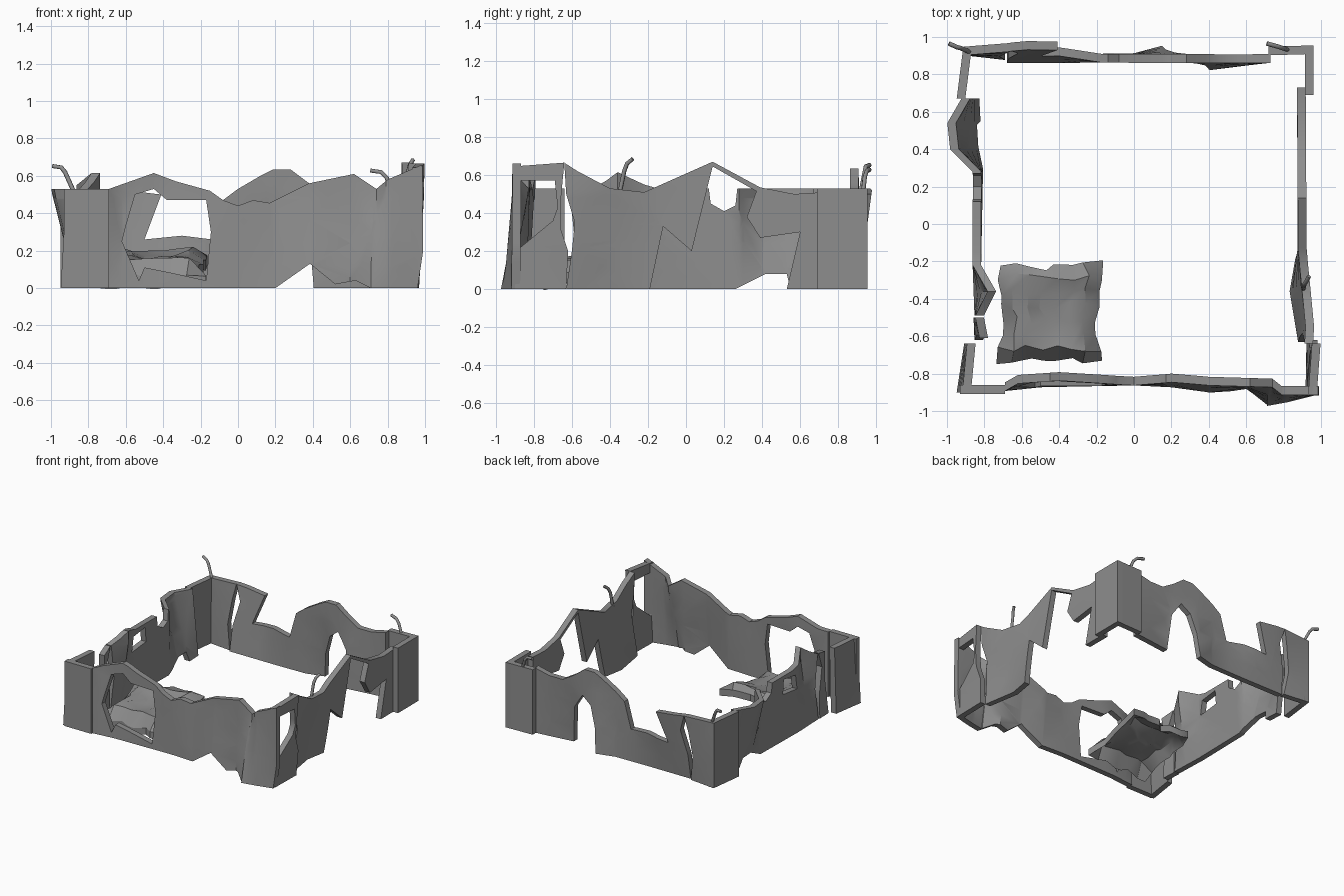
import bpy, bmesh, math, random
from mathutils import Vector

if "Cube" in bpy.data.objects:
    bpy.data.objects.remove(bpy.data.objects["Cube"])

random.seed(4)
stone = bpy.data.materials.new("grey stone")
stone.diffuse_color = (0.27, 0.27, 0.27, 1)
stone.use_nodes = True
stone.node_tree.nodes["Principled BSDF"].inputs["Base Color"].default_value = stone.diffuse_color
THICK = 0.046


def lerp_line(line, u):
    """Sideways position at u on a plan polyline."""
    if u <= line[0][0]:
        return line[0][1]
    for (a, p), (b, q) in zip(line, line[1:]):
        if u <= b:
            return p + (q - p) * (u - a) / (b - a)
    return line[-1][1]


def finish(bm, name, angle=35):
    bmesh.ops.recalc_face_normals(bm, faces=bm.faces)
    mesh = bpy.data.meshes.new(name)
    bm.to_mesh(mesh)
    bm.free()
    mesh.materials.append(stone)
    ob = bpy.data.objects.new(name, mesh)
    bpy.context.collection.objects.link(ob)
    bpy.context.view_layer.objects.active = ob
    ob.select_set(True)
    bpy.ops.object.shade_smooth_by_angle(angle=math.radians(angle))
    ob.select_set(False)
    return ob


def wall(name, axis, outline, bottom, top=None, holes=()):
    """Ragged slab: outline in (u, z), bent between a bottom and a top plan line."""
    top = top or bottom
    bm = bmesh.new()
    edges = []
    for loop in (outline, *holes):
        vs = [bm.verts.new((u, 0, z)) for u, z in loop]
        edges += [bm.edges.new((vs[i - 1], vs[i])) for i in range(len(vs))]
    bmesh.ops.triangle_fill(bm, edges=edges, use_beauty=True, normal=(0, -1, 0))
    # cut the sheet where the plan lines bend
    cuts = [((u, 0, 0), (1, 0, 0)) for u, _ in bottom + top]
    cuts += [((0, 0, z), (0, 0, 1)) for z in (0.12, 0.24, 0.36, 0.48)]
    for co, no in cuts:
        bmesh.ops.bisect_plane(bm, geom=bm.verts[:] + bm.edges[:] + bm.faces[:],
                               dist=1e-5, plane_co=co, plane_no=no)
    for v in bm.verts:
        t = min(v.co.z / 0.52, 1)
        side = lerp_line(bottom, v.co.x) * (1 - t) + lerp_line(top, v.co.x) * t
        v.co.y = side - THICK / 2
    new = bmesh.ops.extrude_face_region(bm, geom=bm.faces[:])["geom"]
    for v in new:
        if isinstance(v, bmesh.types.BMVert):
            v.co.y += THICK
    if axis == "y":
        for v in bm.verts:
            v.co.x, v.co.y = v.co.y, v.co.x
    return finish(bm, name)


def rect(a, b, h):
    return [(a, 0), (b, 0), (b, h), (a, h)]


# front wall with the large window
wall("front_wall", "x",
     [(-.69, 0), (.2, 0), (.385, .13), (.52, .02), (.63, .04), (.71, 0), (.715, .3), (.74, .53),
      (.62, .61), (.38, .56), (.17, .455), (.08, .47), (0, .44), (-.08, .47), (-.15, .52),
      (-.33, .57), (-.45, .615), (-.69, .53)],
     [(-.69, -.87), (-.5, -.85), (0, -.84), (.2, -.85), (.4, -.89), (.6, -.86), (.72, -.95)],
     [(-.69, -.87), (-.62, -.83), (-.4, -.815), (0, -.84), (.2, -.82), (.4, -.84), (.74, -.85)],
     [[(-.53, .04), (-.5, .11), (-.35, .08), (-.17, .04), (-.145, .3), (-.17, .47),
       (-.38, .47), (-.45, .53), (-.55, .5), (-.6, .33), (-.62, .25)]])

# front right corner, leaning and pierced
wall("front_right_corner_front", "x",
     [(.71, 0), (.96, 0), (.99, .2), (.985, .66), (.8, .58), (.74, .53), (.715, .3)],
     [(.71, -.95), (.82, -.93), (.96, -.895)], [(.74, -.85), (.79, -.89), (.98, -.89)])
wall("front_right_corner_side", "y",
     [(-.9, 0), (-.63, 0), (-.62, .2), (-.66, .32), (-.66, .45), (-.64, .665), (-.91, .645)],
     [(-.9, .94), (-.63, .945)], [(-.9, .955), (-.63, .975)],
     [[(-.87, .22), (-.7, .36), (-.675, .43), (-.69, .57), (-.89, .57), (-.885, .25)]])

# right wall with its peak, thin bridge and gap
wall("right_wall", "y",
     [(-.63, 0), (-.19, 0), (-.12, .33), (.03, .2), (.14, .645), (.37, .515), (.32, .38),
      (.39, .27), (.6, .3), (.53, 0), (.73, 0), (.73, .51), (.57, .5), (.39, .535), (.14, .67),
      (-.22, .51), (-.4, .53), (-.57, .62), (-.64, .665), (-.63, .5), (-.585, .35), (-.6, .2)],
     [(-.63, .9), (-.36, .855), (-.13, .895), (.73, .895)],
     [(-.63, .935), (-.55, .94), (-.13, .9), (.73, .895)])

# back right corner
wall("back_right_corner_side", "y", rect(.69, .955, .53), [(.69, .938), (.955, .938)])
wall("back_right_corner_back", "x", rect(.72, .96, .53), [(.72, .925), (.96, .932)])

# back wall with a low notch and a gap at its foot
wall("back_wall", "x",
     [(-.68, 0), (.15, 0), (.17, .2), (.22, .36), (.3, .42), (.38, .3), (.405, 0), (.73, 0),
      (.73, .53), (.6, .5), (.48, .5), (.38, .56), (.28, .635), (.19, .635), (.12, .6),
      (0, .53), (-.08, .47), (-.14, .26), (-.3, .28), (-.5, .26), (-.41, .5), (-.66, .53),
      (-.62, .4), (-.67, .2)],
     [(-.68, .885), (-.3, .885), (0, .89), (.15, .93), (.2, .92), (.4, .845), (.6, .87), (.73, .885)],
     [(-.68, .945), (-.57, .955), (-.4, .955), (-.17, .885), (.73, .885)])

# back left corner
wall("back_left_corner_back", "x",
     [(-.91, 0), (-.69, 0), (-.72, .2), (-.69, .4), (-.66, .53), (-.91, .53)],
     [(-.91, .925), (-.69, .9)], [(-.91, .925), (-.66, .945)])
wall("back_left_corner_side", "y", rect(.67, .945, .53), [(.67, -.925), (.945, -.89)])

# left wall: outward bulge, notch, small hole and inward peak
wall("left_wall", "y",
     [(-.49, 0), (.26, 0), (.42, .08), (.53, .08), (.55, 0), (.67, 0), (.67, .53), (.27, .53),
      (.26, .44), (.2, .41), (.13, .45), (.12, .53), (-.15, .53), (-.22, .55), (-.36, .615),
      (-.42, .57), (-.49, .53), (-.46, .25)],
     [(-.49, -.83), (-.22, -.84), (.3, -.83), (.67, -.85)],
     [(-.49, -.825), (-.36, -.76), (-.22, -.84), (.28, -.84), (.4, -.96), (.54, -.975), (.67, -.9)],
     [[(-.2, .36), (-.02, .38), (-.03, .5), (-.18, .48)]])
wall("left_wall_splinter", "y",
     [(-.62, 0), (-.5, 0), (-.5, .2), (-.55, .4), (-.5, .53), (-.61, .5), (-.59, .3)],
     [(-.62, -.83), (-.5, -.835)], [(-.62, -.8), (-.5, -.825)])

# front left corner
wall("front_left_corner_side", "y", rect(-.9, -.64, .53),
     [(-.9, -.925), (-.64, -.885)], [(-.9, -.895), (-.64, -.87)])
wall("front_left_corner_front", "x", rect(-.93, -.69, .53), [(-.93, -.885), (-.69, -.885)])

# crumpled slab lying inside the window corner
N = 7
bm = bmesh.new()
bmesh.ops.create_grid(bm, x_segments=N, y_segments=N, size=0.27)
for v in bm.verts:
    x, y = v.co.x / 0.27, v.co.y / 0.27
    edge = max(abs(x), abs(y))
    rim = max(0, (edge - 0.68) / 0.32)
    v.co.z = 0.19 + 0.03 * y - rim * (0.07 - 0.03 * y) + random.uniform(-.015, .015)
    v.co.z -= 0.04 * max(0, 1 - math.hypot(x, y))
    pull = 1 - 0.1 * (1 - min(abs(x), abs(y))) * rim
    v.co.x = v.co.x * pull - 0.45 + random.uniform(-.02, .02)
    v.co.y = v.co.y * pull - 0.475 + random.uniform(-.02, .02)
new = bmesh.ops.extrude_face_region(bm, geom=bm.faces[:])["geom"]
for v in new:
    if isinstance(v, bmesh.types.BMVert):
        v.co.z -= 0.055
finish(bm, "fallen_slab", 30)


# bent reinforcing rods
def rod(name, points, radius=0.012):
    curve = bpy.data.curves.new(name, "CURVE")
    curve.dimensions = "3D"
    curve.bevel_depth, curve.bevel_resolution = radius, 1
    curve.use_fill_caps = True
    s = curve.splines.new("POLY")
    s.points.add(len(points) - 1)
    for p, co in zip(s.points, points):
        p.co = (*co, 1)
    curve.materials.append(stone)
    bpy.context.collection.objects.link(bpy.data.objects.new(name, curve))


rod("right_rod", [(.905, -.35, .5), (.91, -.325, .62), (.92, -.31, .66), (.935, -.28, .685)])
rod("back_left_rod", [(-.88, .92, .52), (-.925, .94, .62), (-.945, .945, .645), (-.99, .965, .652)])
rod("back_right_rod", [(.83, .93, .5), (.795, .94, .59), (.765, .95, .62), (.71, .965, .628)])
